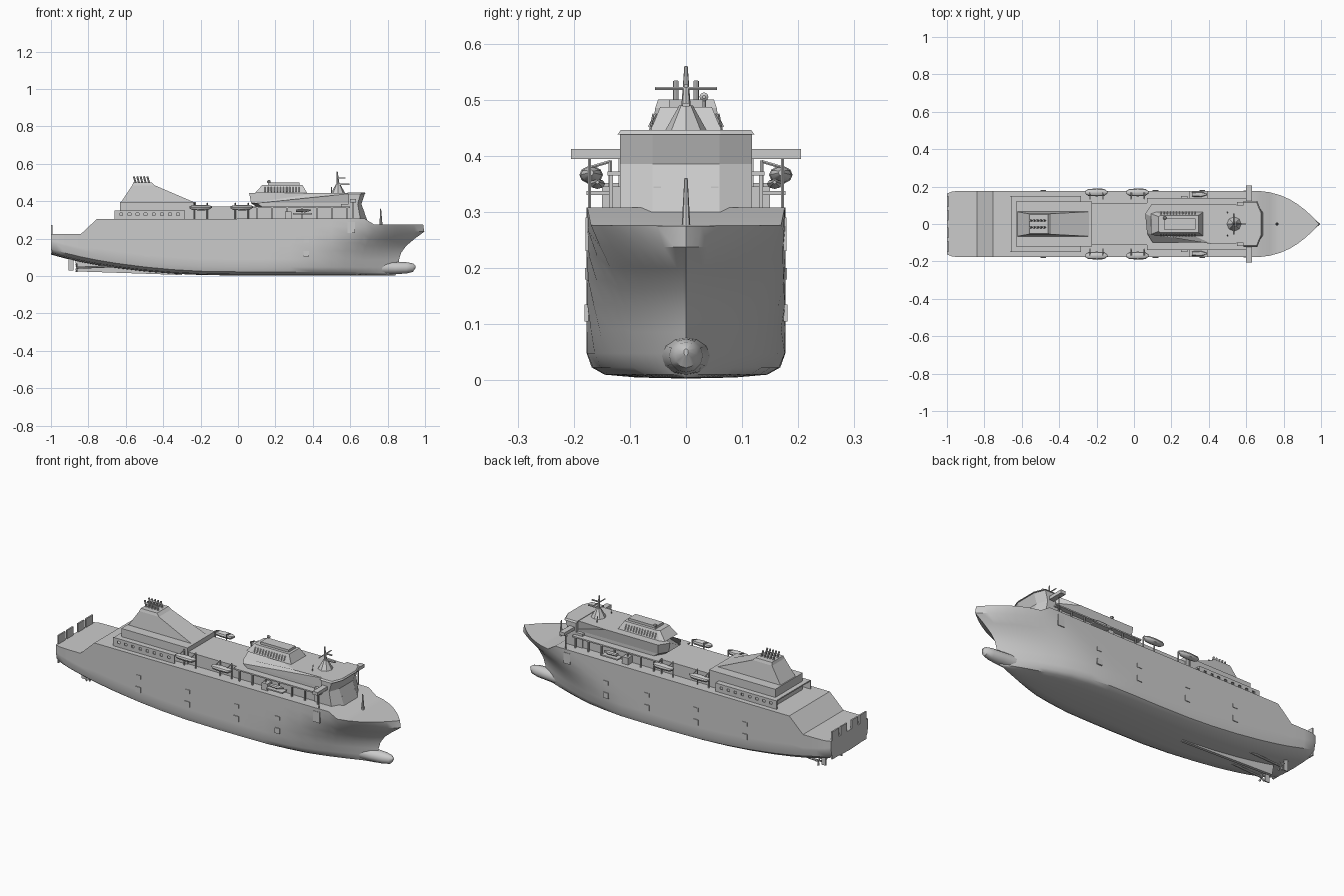
import bpy, bmesh, math
from mathutils import Vector

if "Cube" in bpy.data.objects:
    bpy.data.objects.remove(bpy.data.objects["Cube"])


def make(name, verts, faces, smooth=False):
    me = bpy.data.meshes.new(name)
    bm = bmesh.new()
    vs = [bm.verts.new(v) for v in verts]
    for f in faces:
        bm.faces.new([vs[i] for i in f])
    bmesh.ops.remove_doubles(bm, verts=bm.verts, dist=1e-5)
    bmesh.ops.recalc_face_normals(bm, faces=bm.faces)
    bm.to_mesh(me)
    bm.free()
    ob = bpy.data.objects.new(name, me)
    bpy.context.collection.objects.link(ob)
    if smooth:
        bpy.ops.object.select_all(action='DESELECT')
        bpy.context.view_layer.objects.active = ob
        ob.select_set(True)
        bpy.ops.object.shade_smooth_by_angle(angle=math.radians(35))
    return ob


def rings(name, loops, smooth=False):
    """Skin a list of equal-length vertex loops and cap both ends."""
    n = len(loops[0])
    f = [list(range(n)), list(range((len(loops) - 1) * n, len(loops) * n))]
    for k in range(len(loops) - 1):
        for i in range(n):
            j = (i + 1) % n
            f.append([k * n + i, k * n + j, (k + 1) * n + j, (k + 1) * n + i])
    return make(name, [v for l in loops for v in l], f, smooth)


def box(name, x0, x1, y0, y1, z0, z1):
    q = [(x0, y0), (x1, y0), (x1, y1), (x0, y1)]
    return rings(name, [[(x, y, z) for x, y in q] for z in (z0, z1)])


def pair(name, x0, x1, y0, y1, z0, z1):
    box(name + "_left", x0, x1, y0, y1, z0, z1)
    box(name + "_right", x0, x1, -y1, -y0, z0, z1)


def house(name, *levels):
    """Stack of symmetric half-outlines: each level is (z, [(x, y), ...])."""
    rings(name, [[(x, y, z) for x, y in o] + [(x, -y, z) for x, y in reversed(o)]
                 for z, o in levels])


def rod(name, a, b, r0, r1=None, n=8):
    a, b = Vector(a), Vector(b)
    q = (b - a).to_track_quat('Z', 'Y')
    loops = []
    for p, r in ((a, r0), (b, r0 if r1 is None else r1)):
        loops.append([p + q @ Vector((r * math.cos(t * math.tau / n), r * math.sin(t * math.tau / n), 0))
                      for t in range(n)])
    return rings(name, loops, n > 6)


def body(name, stations, n=10):
    """Rounded body along x: stations are (x, y, z, half width, half height)."""
    rings(name, [[(x, y + w * math.cos(i * math.tau / n), z + h * math.sin(i * math.tau / n))
                  for i in range(n)] for x, y, z, w, h in stations], True)


def lerp(table, x):
    for (a, p), (b, q) in zip(table, table[1:]):
        if x <= b:
            return p + (q - p) * max(0, (x - a) / (b - a))
    return table[-1][1]


# Hull: lofted stations with raked flared bow and rising stern
deck = [(-1, .225), (-.84, .225), (-.755, .305), (.68, .308), (.73, .277), (1, .275)]
keel = [(-1, .115), (-.9, .088), (-.8, .066), (-.6, .035), (-.4, .015), (-.2, .006), (0, .003), (1, .003)]
stem = [(0, .84), (.05, .86), (.1, .86), (.15, .885), (.2, .945), (.24, 1), (.275, .99)]
xs = [-1, -.97, -.92, -.84, -.755, -.65, -.5, -.35, -.2, 0, .15, .28, .4, .5, .6, .68, .73,
      .79, .84, .88, .92, .95, .975, .99, 1]
loops = []
for s in xs:
    zb, zt = lerp(keel, s), lerp(deck, s)
    aft = max(0, (-.2 - s) / .8)
    half = []
    for f, h in [(0, 0), (.5, .002), (.82, .007), (.95, .02), (1, .045)] + [(1, k / 6) for k in range(1, 7)]:
        r = .045 * (1 + .5 * aft)
        if h <= .045:
            z = zb + h * r / .045
        else:
            z = zb + r + (zt - zb - r) * h
        u = min(1, z / .275)
        s0, p = .22 + .42 * u ** 1.5, 1.55 + .75 * u * u
        w = .177 * (1 - max(0, (s - s0) / (1 - s0)) ** p)
        w *= lerp([(-1, .92), (-.97, .985), (-.92, 1), (1, 1)], s)
        x = s if s < .5 else .5 + (s - .5) * (lerp(stem, z) - .5) / .5
        half.append((x, f * w, z))
    loops.append(half + [(x, -y, z) for x, y, z in reversed(half[1:])])
n = len(loops[0])
faces = [list(range(n))]
for k in range(len(loops) - 1):
    for i in range(n):
        j = (i + 1) % n
        faces.append([k * n + i, k * n + j, (k + 1) * n + j, (k + 1) * n + i])
hull_verts = [v for l in loops for v in l]
# collapse the stem to the centre line before welding
last = (len(loops) - 1) * n
mapping = {last + i: last + min(i, n - i) for i in range(n)}
clean = []
for f in faces:
    g = []
    for i in f:
        i = mapping.get(i, i)
        if i not in g:
            g.append(i)
    if len(g) > 2:
        clean.append(g)
used = sorted({i for f in clean for i in f})
idx = {v: k for k, v in enumerate(used)}
make("hull", [hull_verts[i] for i in used], [[idx[i] for i in f] for f in clean], True)

# Bulbous bow, skeg, propellers and rudders
body("bulbous_bow", [(.7, 0, .045, .05, .04), (.84, 0, .043, .036, .033), (.9, 0, .044, .03, .03),
                     (.935, 0, .045, .02, .023), (.95, 0, .05, .004, .006)], 12)
rings("skeg", [[(x, y, z) for x, z in ((-.86, .025), (-.3, .006), (-.3, .03), (-.6, .06), (-.87, .085))]
               for y in (-.008, .008)])
for y in (-.07, .07):
    rod("propeller_shaft", (-.86, y, .045), (-.6, y, .055), .006)
    for k in range(4):
        a = k * math.pi / 2 + .4
        rod("propeller_blade", (-.86, y, .045), (-.864, y + .024 * math.cos(a), .045 + .024 * math.sin(a)), .003, .006, 5)
    box("rudder", -.905, -.88, y - .003, y + .003, .03, .095)

# Stern ramps standing upright and transom posts
pair("stern_ramp", -1, -.992, .02, .075, .12, .272)
pair("side_ramp", -1, -.992, .09, .15, .12, .272)

# Aft deckhouse, open side gallery and funnel
box("aft_house", -.63, -.225, -.12, .12, .3, .397)
box("gallery_roof", -.655, -.285, -.15, .15, .345, .352)
pair("gallery_lower_rail", -.66, -.285, .145, .15, .305, .325)
pair("gallery_upper_rail", -.66, -.285, .145, .15, .338, .352)
for k in range(9):
    x = -.66 + k * .0435
    pair("gallery_post", x, x + .028, .145, .15, .305, .352)
house("funnel", (.395, [(-.625, .066), (-.235, .066)]), (.485, [(-.565, .055), (-.445, .055)]),
      (.5, [(-.56, .05), (-.46, .05)]))
for k in range(5):
    x = -.545 + k * .018
    for y in (-.018, .018):
        rod("exhaust_pipe", (x, y, .49), (x - .012, y, .533), .005)

# Midship house and forward accommodation
box("mid_house", -.24, .64, -.112, .112, .3, .372)
house("front_house", (.37, [(.1, .05), (.13, .1), (.62, .1)]), (.39, [(.07, .05), (.1, .1), (.62, .1)]),
      (.443, [(.06, .055), (.095, .108), (.42, .108), (.62, .1)]))
house("top_house", (.443, [(.09, .055), (.12, .064), (.37, .064)]), (.487, [(.13, .04), (.145, .046), (.345, .046)]))
box("top_house_locker", .16, .33, -.03, .03, .485, .5)
for k in range(12):
    x = .145 + k * .0165
    for s in (-1, 1):
        rod("window_bar", (x, s * .065, .451), (x, s * .053, .475), .003, n=4)

# Bridge: raked lower front, overhanging wheelhouse, roof and wings
house("bridge_base", (.3, [(.55, .118), (.655, .118), (.69, .06)]), (.385, [(.55, .118), (.64, .118), (.66, .06)]))
house("wheelhouse", (.385, [(.59, .118), (.64, .118), (.66, .06)]), (.44, [(.59, .118), (.655, .118), (.678, .06)]))
house("wheelhouse_roof", (.438, [(.585, .122), (.66, .122), (.683, .062)]), (.446, [(.585, .116), (.655, .116), (.678, .06)]))
pair("bridge_wing", .6, .63, .115, .205, .394, .412)
for s in (-1, 1):
    rod("wing_strut", (.615, s * .172, .395), (.615, s * .172, .305), .003, n=6)
pair("front_post", .66, .675, .045, .058, .3, .345)

# Boat decks, lifeboats with davits and rescue boats
for s in (-1, 1):
    y = s * .169
    for x in (-.2, .02):
        body("lifeboat", [(x - .06, y, .368, .008, .006), (x - .045, y, .366, .018, .013), (x, y, .366, .021, .016),
                          (x + .04, y, .366, .019, .014), (x + .06, y, .37, .004, .005)])
        for dx in (-.035, .035):
            rod("davit_post", (x + dx, s * .135, .305), (x + dx, s * .135, .392), .004, n=6)
            rod("davit_arm", (x + dx, s * .135, .39), (x + dx, y, .38), .003, n=6)
    body("rescue_boat", [(.31, s * .158, .35, .012, .007), (.36, s * .158, .35, .014, .009), (.39, s * .158, .353, .003, .003)], 8)
pair("rescue_platform", .295, .395, .135, .177, .33, .337)
pair("side_locker", .25, .285, .112, .15, .305, .345)
pair("boat_deck_edge", .07, .6, .1, .14, .365, .372)
for k in range(7):
    pair("deck_pillar", .1 + k * .08, .106 + k * .08, .13, .137, .305, .366)

# Radar mast with yards, dome, whip aerials and foremast
rod("mast_base", (.535, 0, .44), (.535, 0, .49), .04, .012, 8)
rod("mast", (.535, 0, .48), (.53, 0, .56), .009, .003)
rod("mast_yard", (.533, -.055, .52), (.533, .055, .52), .003, n=6)
box("radar_scanner_upper", .53, .575, -.004, .004, .522, .527)
box("radar_scanner_lower", .54, .595, -.006, .006, .488, .494)
rod("dome_stand", (.165, .032, .485), (.165, .032, .5), .004)
body("radar_dome", [(.156, .032, .505, .003, .003), (.16, .032, .505, .008, .008),
                    (.17, .032, .505, .008, .008), (.174, .032, .505, .003, .003)], 8)
for s in (-1, 1):
    rod("whip_aerial", (.5, s * .065, .44), (.5, s * .058, .475), .002, n=5)
rod("foremast", (.765, 0, .27), (.762, 0, .36), .008, .003)

# Side doors and hull rubbing pads
pair("pilot_door", .585, .625, .174, .179, .23, .29)
for x in (-.5, -.2, .1, .35):
    pair("fender_pad", x, x + .03, .174, .181, .105, .135)
    pair("side_hatch", x, x + .03, .174, .18, .18, .2)
